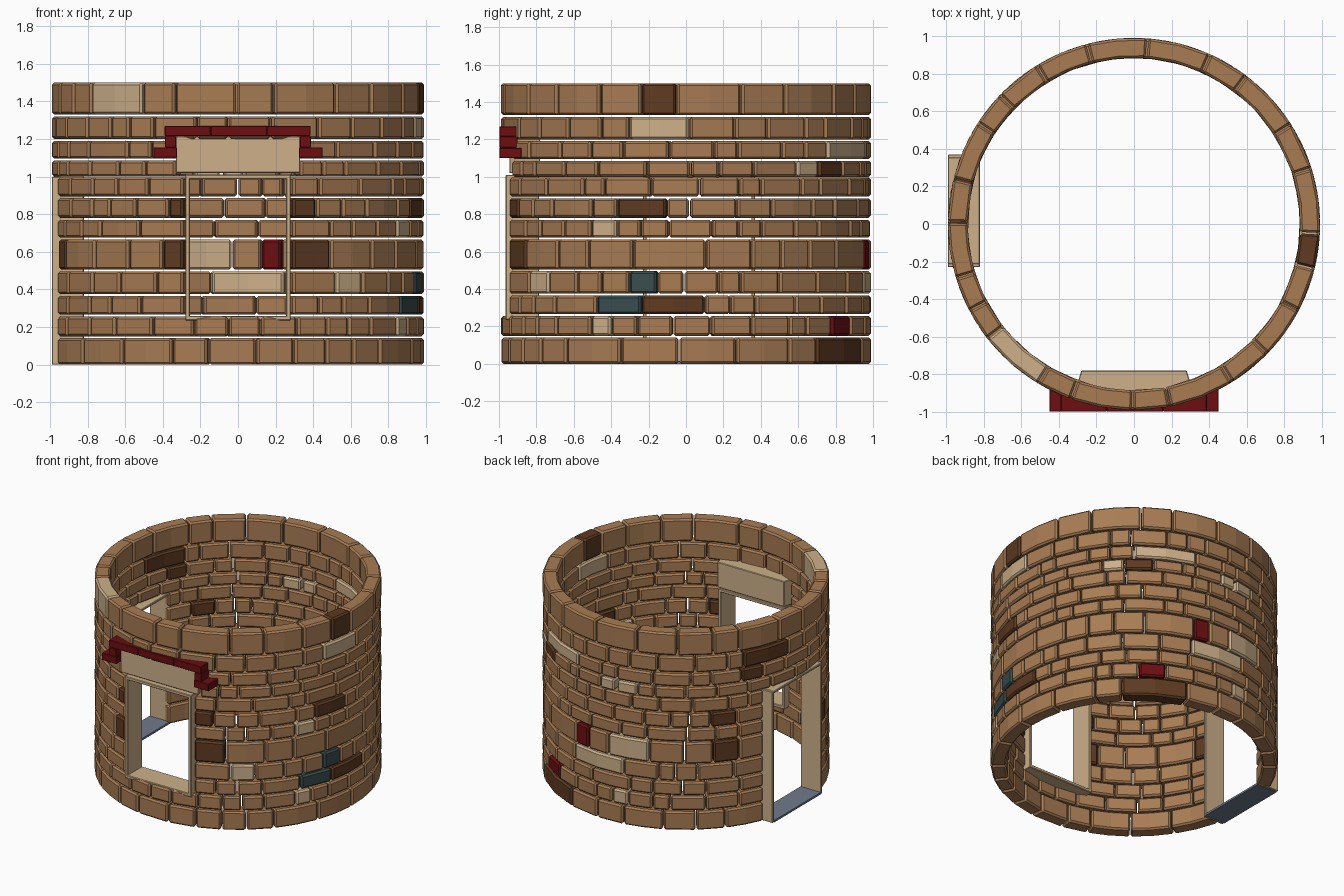
import bpy, bmesh, math, random

random.seed(4)
if "Cube" in bpy.data.objects:
    bpy.data.objects.remove(bpy.data.objects["Cube"], do_unlink=True)

OUTER, INNER, CHAMFER = 0.99, 0.885, 0.012


def material(name, srgb):
    color = [(c / 255 / 12.92 if c < 11 else ((c / 255 + 0.055) / 1.055) ** 2.4) for c in srgb] + [1]
    mat = bpy.data.materials.new(name)
    mat.use_nodes = True
    mat.diffuse_color = color
    mat.node_tree.nodes["Principled BSDF"].inputs["Base Color"].default_value = color
    return mat


MATS = {
    "brown": material("brown brick", (168, 124, 84)),
    "dark": material("dark brown brick", (94, 58, 33)),
    "beige": material("beige stone", (205, 176, 138)),
    "red": material("dark red brick", (108, 14, 17)),
    "teal": material("dark teal brick", (58, 76, 78)),
    "slate": material("slate blue sill", (110, 122, 138)),
}
NAMES = list(MATS)


def finish(bm, name, mats):
    bmesh.ops.recalc_face_normals(bm, faces=bm.faces[:])
    mesh = bpy.data.meshes.new(name)
    bm.to_mesh(mesh)
    bm.free()
    for m in mats:
        mesh.materials.append(MATS[m])
    obj = bpy.data.objects.new(name, mesh)
    bpy.context.scene.collection.objects.link(obj)
    return obj


def add_brick(bm, start, end, z0, z1, mat):
    """One chamfered brick bent round the wall; angles run from the front towards +x."""
    c = CHAMFER
    r0, r1 = INNER, OUTER
    section = [(r0 + c, z0), (r1 - c, z0), (r1, z0 + c), (r1, z1 - c),
               (r1 - c, z1), (r0 + c, z1), (r0, z1 - c), (r0, z0 + c)]
    cap = [(min(max(r, r0 + c), r1 - c), min(max(z, z0 + c), z1 - c)) for r, z in section]
    start, end = start + 0.25, end - 0.25
    edge = math.degrees(c)
    count = max(1, math.ceil((end - start) / 15))
    inner = [start + edge + (end - start - 2 * edge) * i / count for i in range(count + 1)]
    rings = []
    for angle, shape in [(start, cap)] + [(a, section) for a in inner] + [(end, cap)]:
        a = math.radians(angle)
        rings.append([bm.verts.new((r * math.sin(a), -r * math.cos(a), z)) for r, z in shape])
    faces = [bm.faces.new(rings[0]), bm.faces.new(rings[-1])]
    for low, high in zip(rings, rings[1:]):
        for i in range(8):
            j = (i + 1) % 8
            faces.append(bm.faces.new((low[i], low[j], high[j], high[i])))
    for f in faces:
        f.material_index = NAMES.index(mat)


# Courses: bottom, top, then the accent bricks as (start angle, end angle, colour)
COURSES = [
    (0.0, 0.14, [(135, 162, "dark")]),
    (0.15, 0.255, [(59, 66, "beige"), (142, 153, "red"), (184, 191, "beige")]),
    (0.265, 0.365, [(61, 76, "teal"), (76, 96, "dark")]),
    (0.375, 0.495, [(32, 42, "beige"), (72, 81, "teal"), (164, 189, "beige")]),
    (0.505, 0.665, [(17, 30, "dark"), (-24, -17, "dark"), (165, 172, "red"),
                    (182, 200, "beige"), (226, 237, "dark"), (285, 292, "dark")]),
    (0.675, 0.77, [(59, 68, "beige")]),
    (0.78, 0.885, [(17, 25, "dark"), (-22, -17, "dark"), (68, 84, "dark"), (225, 236, "dark")]),
    (0.895, 0.995, []),
    (1.0, 1.085, [(127, 136, "beige"), (136, 148, "dark"), (178, 185, "beige"), (186, 195, "beige")]),
    (1.095, 1.19, [(140, 166, "beige"), (238, 248, "dark")]),
    (1.2, 1.32, [(72, 91, "beige"), (239, 261, "dark")]),
    (1.33, 1.5, [(-52, -31, "beige"), (76, 87, "dark")]),
]
WINDOW, LINTEL, DOOR = (-17, 17, None), (-19.5, 19.5, None), (248, 284, None)

for number, (z0, z1, accents) in enumerate(COURSES, 1):
    fixed = list(accents)
    if number <= 8:
        fixed.append(DOOR)
    if 3 <= number <= 8:
        fixed.append(WINDOW)
    if number in (9, 10):
        fixed.append(LINTEL)
    fixed = sorted((s % 360, s % 360 + e - s, m) for s, e, m in fixed)
    if not fixed:
        fixed = [(0, 12, "brown")]
    bm = bmesh.new()
    width = 15.5 if z1 - z0 > 0.13 else 11.5
    for i, (s, e, mat) in enumerate(fixed):
        if mat:
            add_brick(bm, s, e, z0, z1, mat)
        # Fill up to the next fixed brick or opening with uneven plain bricks
        following = fixed[i + 1][0] if i + 1 < len(fixed) else fixed[0][0] + 360
        gap = following - e
        if gap < 2:
            continue
        sizes = [random.uniform(0.6, 1.4) for _ in range(max(1, round(gap / width)))]
        at = e
        for size in sizes:
            step = gap * size / sum(sizes)
            add_brick(bm, at, at + step, z0, z1, "brown")
            at += step
    bmesh.ops.remove_doubles(bm, verts=bm.verts[:], dist=0.0001)
    finish(bm, f"brick_course_{number}", NAMES)


def box(name, x, y, z, mat, bevel=0.004, back_scale=1):
    """Box between given limits; back_scale narrows its far side in x."""
    bm = bmesh.new()
    bmesh.ops.create_cube(bm, size=1)
    for v in bm.verts:
        back = v.co.y > 0
        v.co = [lim[0] if c < 0 else lim[1] for c, lim in zip(v.co, (x, y, z))]
        if back:
            v.co.x *= back_scale
    obj = finish(bm, name, [mat])
    if bevel:
        mod = obj.modifiers.new("soft_edges", "BEVEL")
        mod.width = bevel
        mod.segments = 1
    return obj


# Window frame and lintel
depth, bar = (-0.965, -0.785), 0.024
for side, label in ((1, "left"), (-1, "right")):
    box(f"window_jamb_{label}", sorted((side * 0.28, side * (0.28 - bar))), depth, (0.235, 1.01), "beige")
box("window_sill", (-0.27, 0.27), depth, (0.235, 0.235 + bar), "beige")
box("window_head", (-0.27, 0.27), depth, (1.01 - bar, 1.01), "beige")
box("window_lintel", (-0.33, 0.33), (-0.945, -0.78), (1.02, 1.213), "beige", back_scale=0.85)

# Stepped red brick trim over the lintel
for i, (a, b) in enumerate(((-0.39, -0.145), (-0.145, 0.155), (0.155, 0.385)), 1):
    box(f"trim_top_{i}", (a, b), (-0.998, -0.9), (1.215, 1.27), "red", 0.003)
for side, label in ((1, "left"), (-1, "right")):
    box(f"trim_middle_{label}", sorted((side * 0.33, side * 0.388)), (-0.998, -0.9), (1.155, 1.215), "red", 0.003)
    box(f"trim_bottom_{label}", sorted((side * 0.325, side * 0.45)), (-0.998, -0.88), (1.1, 1.155), "red", 0.003)

# Door frame in the right-hand wall
depth = (-0.99, -0.82)
box("door_jamb_front", depth, (-0.23, -0.21), (0, 1.0), "beige")
box("door_jamb_back", depth, (0.35, 0.37), (0, 1.0), "beige")
box("door_head", depth, (-0.215, 0.355), (0.982, 1.0), "beige")
box("door_sill", depth, (-0.21, 0.35), (0, 0.015), "slate", 0)
